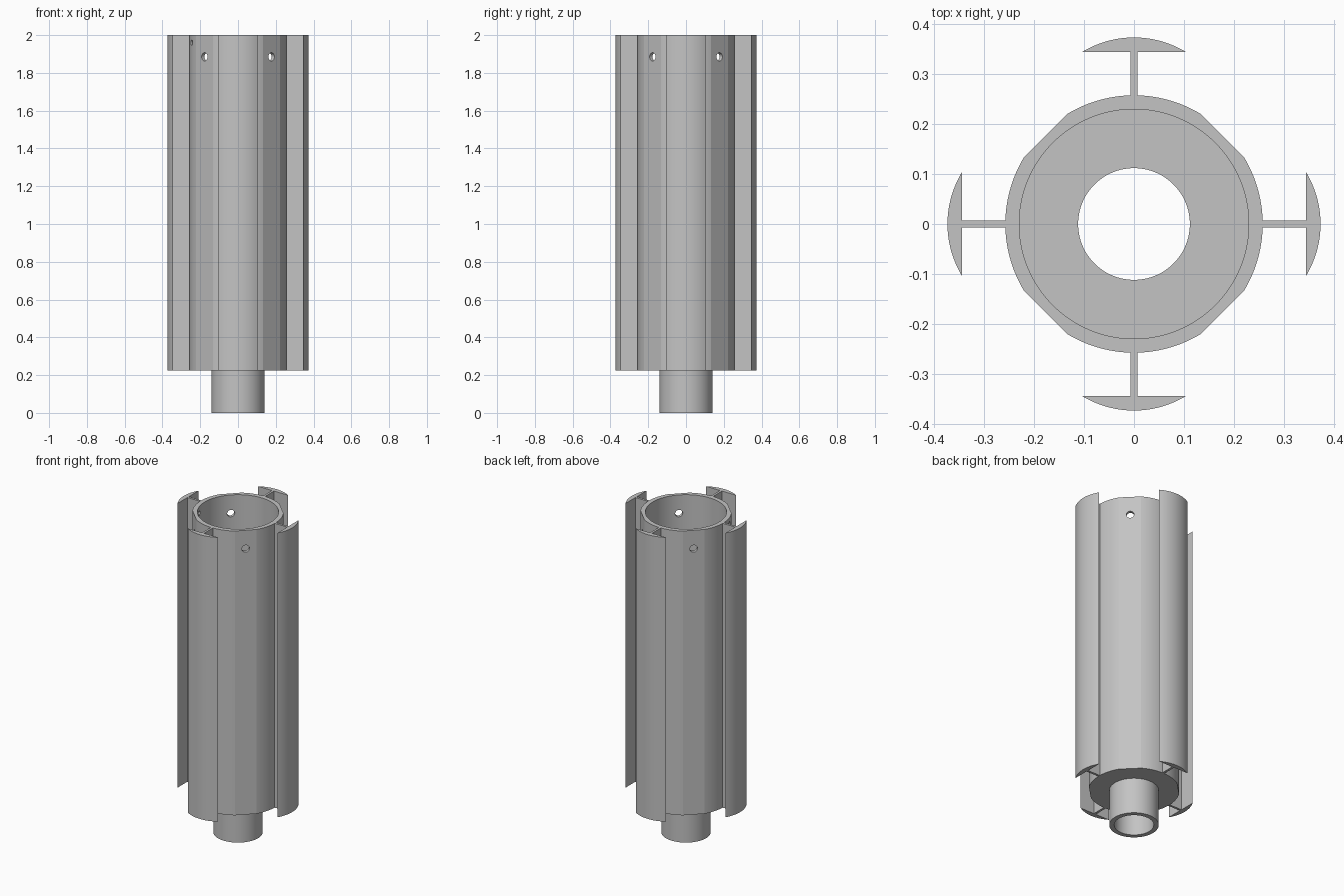
import bpy, bmesh
from math import sin, cos, radians, pi, asin
from mathutils import Matrix, Vector

if "Cube" in bpy.data.objects:
    bpy.data.objects.remove(bpy.data.objects["Cube"])

BASE, TOP = 0.225, 2.0
WALL_R, BORE_R = 0.258, 0.23
STEM_R, STEM_BORE = 0.14, 0.112
FLOOR = 0.028

grey = bpy.data.materials.new("plain grey")
grey.use_nodes = True
grey.diffuse_color = (0.55, 0.55, 0.55, 1)
grey.node_tree.nodes["Principled BSDF"].inputs["Base Color"].default_value = (0.55, 0.55, 0.55, 1)


def make(name, bm):
    bmesh.ops.recalc_face_normals(bm, faces=bm.faces)
    mesh = bpy.data.meshes.new(name)
    bm.to_mesh(mesh)
    bm.free()
    obj = bpy.data.objects.new(name, mesh)
    mesh.materials.append(grey)
    bpy.context.collection.objects.link(obj)
    return obj


def select(obj):
    bpy.ops.object.select_all(action='DESELECT')
    obj.select_set(True)
    bpy.context.view_layer.objects.active = obj


def smooth(obj):
    select(obj)
    bpy.ops.object.shade_smooth_by_angle(angle=radians(10))


def prism(name, outline):
    """Extrude a plan outline from the base to the top."""
    bm = bmesh.new()
    face = bm.faces.new([bm.verts.new((x, y, BASE)) for x, y in outline])
    new = bmesh.ops.extrude_face_region(bm, geom=[face])["geom"]
    bmesh.ops.translate(bm, vec=(0, 0, TOP - BASE),
                        verts=[v for v in new if isinstance(v, bmesh.types.BMVert)])
    return make(name, bm)


def wall_radius(deg):
    """Round wall with a flat planed across each diagonal."""
    off = deg % 90 - 45
    if abs(off) < 14:
        return WALL_R * cos(radians(14)) / cos(radians(off))
    return WALL_R


# Tube with floor and hollow stem, as one closed lathe
angles = range(1, 360, 2)
profile = [(None, BASE), (None, TOP), (BORE_R, TOP), (BORE_R, BASE + FLOOR),
           (STEM_BORE, BASE + FLOOR), (STEM_BORE, 0), (STEM_R, 0), (STEM_R, BASE)]
bm = bmesh.new()
rings = []
for r, z in profile:
    ring = []
    for a in angles:
        rad = r or wall_radius(a)
        ring.append(bm.verts.new((rad * cos(radians(a)), rad * sin(radians(a)), z)))
    rings.append(ring)
n = len(angles)
for i, ring in enumerate(rings):
    nxt = rings[(i + 1) % len(rings)]
    for j in range(n):
        k = (j + 1) % n
        bm.faces.new((ring[j], ring[k], nxt[k], nxt[j]))
tube = make("tube_and_stem", bm)

# Radial holes near the rim: four on the flats, one small pin hole
bm = bmesh.new()
holes = [(a, 1.885, 0.022) for a in (45, 135, 225, 315)] + [(198, 1.96, 0.014)]
for a, z, r in holes:
    d = Vector((cos(radians(a)), sin(radians(a)), 0))
    place = Matrix.Translation(d * 0.245 + Vector((0, 0, z))) @ d.to_track_quat('Z', 'Y').to_matrix().to_4x4()
    bmesh.ops.create_cone(bm, cap_ends=True, segments=32, radius1=r, radius2=r,
                          depth=0.1, matrix=place)
cutter = make("hole_cutter", bm)
cutter.hide_render = True
mod = tube.modifiers.new("holes", 'BOOLEAN')
mod.operation, mod.solver, mod.object = 'DIFFERENCE', 'EXACT', cutter
select(tube)
bpy.ops.object.modifier_apply(modifier=mod.name)
bpy.data.objects.remove(cutter)
smooth(tube)

# Four outer rails: a thin web carrying a bowed cap
HALF, BACK, FRONT, WEB = 0.104, 0.345, 0.374, 0.007
rise = FRONT - BACK
bow = (HALF ** 2 + rise ** 2) / (2 * rise)
sweep = asin(HALF / bow)
steps = 24
arc = []
for i in range(steps + 1):
    t = sweep * (2 * i / steps - 1)
    arc.append((FRONT - bow + bow * cos(t), bow * sin(t)))
web = [(0.252, -WEB), (BACK, -WEB), (BACK, WEB), (0.252, WEB)]
for i, side in enumerate(("left", "back", "right", "front")):
    for part, outline in (("cap", arc), ("web", web)):
        obj = prism(f"{side}_rail_{part}", outline)
        obj.data.transform(Matrix.Rotation(i * pi / 2, 4, 'Z'))
        smooth(obj)
